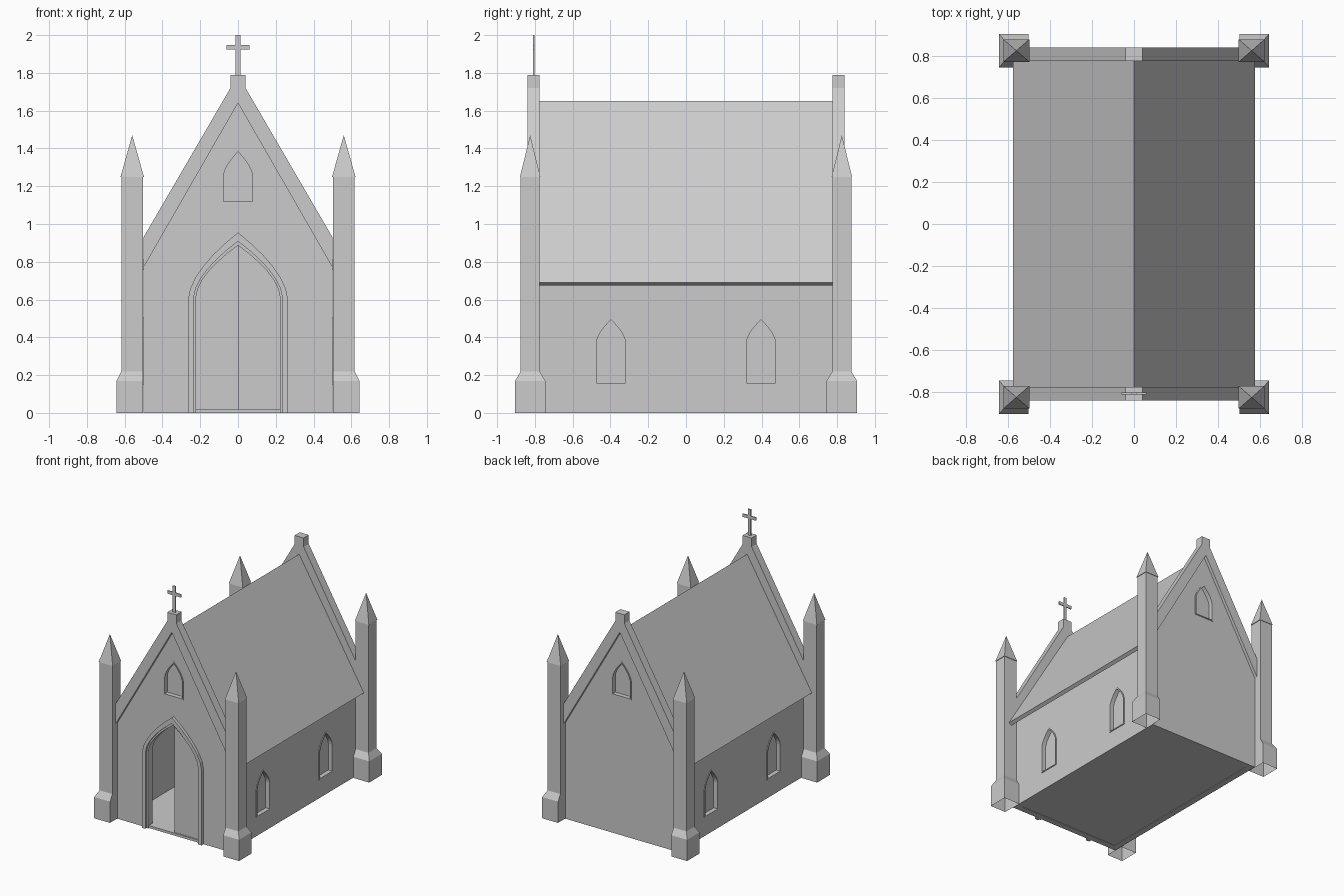
import bpy
import bmesh

if "Cube" in bpy.data.objects:
    bpy.data.objects.remove(bpy.data.objects["Cube"], do_unlink=True)

stone = bpy.data.materials.new("grey stone")
stone.use_nodes = True
GREY = (0.6, 0.6, 0.6, 1)
stone.diffuse_color = GREY
stone.node_tree.nodes["Principled BSDF"].inputs["Base Color"].default_value = GREY


def finish(name, bm):
    bmesh.ops.recalc_face_normals(bm, faces=bm.faces[:])
    mesh = bpy.data.meshes.new(name)
    bm.to_mesh(mesh)
    bm.free()
    mesh.materials.append(stone)
    obj = bpy.data.objects.new(name, mesh)
    bpy.context.scene.collection.objects.link(obj)
    return obj


def place(u, v, d, axis):
    return (u, d, v) if axis == "y" else (d, u, v)


def prism(name, profile, near, far, axis="y"):
    """Extrude a flat profile along x or y."""
    bm = bmesh.new()
    a, b = [[bm.verts.new(place(u, v, d, axis)) for u, v in profile] for d in (near, far)]
    bm.faces.new(a)
    bm.faces.new(b)
    for i in range(len(a)):
        j = (i + 1) % len(a)
        bm.faces.new((a[i], a[j], b[j], b[i]))
    return finish(name, bm)


def block(name, x0, x1, y0, y1, z0, z1):
    return prism(name, [(x0, z0), (x1, z0), (x1, z1), (x0, z1)], y0, y1)


def mirrored(half):
    """Complete a right half outline, listed from bottom to top."""
    return half + [(-u, v) for u, v in reversed(half) if u > 0]


def half_arch(width, base, spring, apex, steps=6):
    curve = [(width * (1 - (i / steps) ** 1.7), spring + (apex - spring) * i / steps)
             for i in range(steps + 1)]
    return [(width, base)] + curve


def arch(width, base, spring, apex, centre=0):
    return [(u + centre, v) for u, v in mirrored(half_arch(width, base, spring, apex))]


def ring(name, outer, inner, near, far, axis="y", closed=True):
    """Frame between two matching outlines."""
    bm = bmesh.new()
    loops = [[bm.verts.new(place(u, v, d, axis)) for u, v in line]
             for line, d in ((outer, near), (outer, far), (inner, far), (inner, near))]
    n = len(outer)
    for i in range(n if closed else n - 1):
        j = (i + 1) % n
        for k in range(4):
            a, b = loops[k], loops[(k + 1) % 4]
            bm.faces.new((a[i], a[j], b[j], b[i]))
    if not closed:
        bm.faces.new([line[0] for line in loops])
        bm.faces.new([line[-1] for line in loops])
    return finish(name, bm)


def cut(target, cutter):
    cutter.hide_render = True
    mod = target.modifiers.new("opening", "BOOLEAN")
    mod.operation = "DIFFERENCE"
    mod.object = cutter
    bpy.context.view_layer.objects.active = target
    bpy.ops.object.modifier_apply(modifier=mod.name)
    bpy.data.objects.remove(cutter, do_unlink=True)


def window(name, wall, face, side, axis, centre, base, spring, apex):
    """Blind pointed window: recess with a slim raised rim."""
    outer = arch(0.087, base, spring, apex, centre)
    inner = arch(0.077, base + 0.008, spring, apex - 0.013, centre)
    cut(wall, prism("cutter", inner, side * (face - 0.03), side * (face + 0.05), axis))
    ring(name, outer, inner, side * (face - 0.01), side * (face + 0.005), axis)


# Floor and side walls with two windows each
block("floor", -0.47, 0.47, -0.79, 0.79, 0.004, 0.02)
for side, label in ((1, "left"), (-1, "right")):
    x0, x1 = sorted((side * 0.45, side * 0.5))
    wall = block(label + "_wall", x0, x1, -0.79, 0.79, 0, 0.76)
    for centre, spot in ((-0.397, "front"), (0.397, "back")):
        window(f"{label}_{spot}_window", wall, 0.5, side, "x", centre, 0.15, 0.37, 0.505)

# Roof with square-cut eaves
prism("roof", mirrored([(0.55, 0.675), (0.575, 0.69), (0, 1.65)]) + [(0, 1.592)], -0.775, 0.775)

# Gable walls, copings and ridge blocks
gable = mirrored([(0.5, 0), (0.5, 0.77), (0, 1.64)])
coping = mirrored([(0.5, 0.77), (0.5, 0.93), (0.04, 1.72), (0.04, 1.79)]) + [(0, 1.64)]
gables = {}
for side, label in ((-1, "front"), (1, "back")):
    gables[label] = prism(label + "_gable", gable, side * 0.765, side * 0.815)
    prism(label + "_coping", coping, side * 0.775, side * 0.84)
    window(label + "_gable_window", gables[label], 0.815, side, "y", 0, 1.11, 1.25, 1.395)

# Doorway with one closed leaf and one open side
cut(gables["front"], prism("cutter", arch(0.225, 0.02, 0.62, 0.89), -0.9, -0.7))
ring("door_surround", arch(0.265, 0, 0.6, 0.955), arch(0.235, 0, 0.61, 0.908),
     -0.84, -0.8, closed=False)
ring("door_inner_trim", arch(0.235, 0, 0.61, 0.908), arch(0.222, 0, 0.615, 0.887),
     -0.825, -0.77, closed=False)
prism("door_leaf", [(0, 0.02)] + half_arch(0.225, 0.02, 0.62, 0.89), -0.805, -0.785)


# Corner buttresses with flared base and spire
def buttress(name, sx, sy):
    levels = [(0, 0.503, 0.643, 0.08), (0.17, 0.503, 0.643, 0.08), (0.22, 0.503, 0.617, 0.05),
              (1.25, 0.503, 0.617, 0.05), (1.25, 0.498, 0.622, 0.054)]
    bm = bmesh.new()
    previous = None
    for z, x0, x1, half in levels:
        loop = [bm.verts.new((sx * x, sy * (0.825 + y), z))
                for x, y in ((x0, -half), (x1, -half), (x1, half), (x0, half))]
        if previous:
            for i in range(4):
                j = (i + 1) % 4
                bm.faces.new((previous[i], previous[j], loop[j], loop[i]))
        previous = loop
    apex = bm.verts.new((sx * 0.56, sy * 0.825, 1.47))
    for i in range(4):
        bm.faces.new((previous[i], previous[(i + 1) % 4], apex))
    finish(name, bm)


for sx, lr in ((1, "left"), (-1, "right")):
    for sy, fb in ((-1, "front"), (1, "back")):
        buttress(f"{fb}_{lr}_buttress", sx, sy)

# Cross above the front gable
cross = mirrored([(0.012, 1.785), (0.012, 1.923), (0.06, 1.923), (0.06, 1.948),
                  (0.012, 1.948), (0.012, 2.0)])
prism("gable_cross", cross, -0.811, -0.803)
